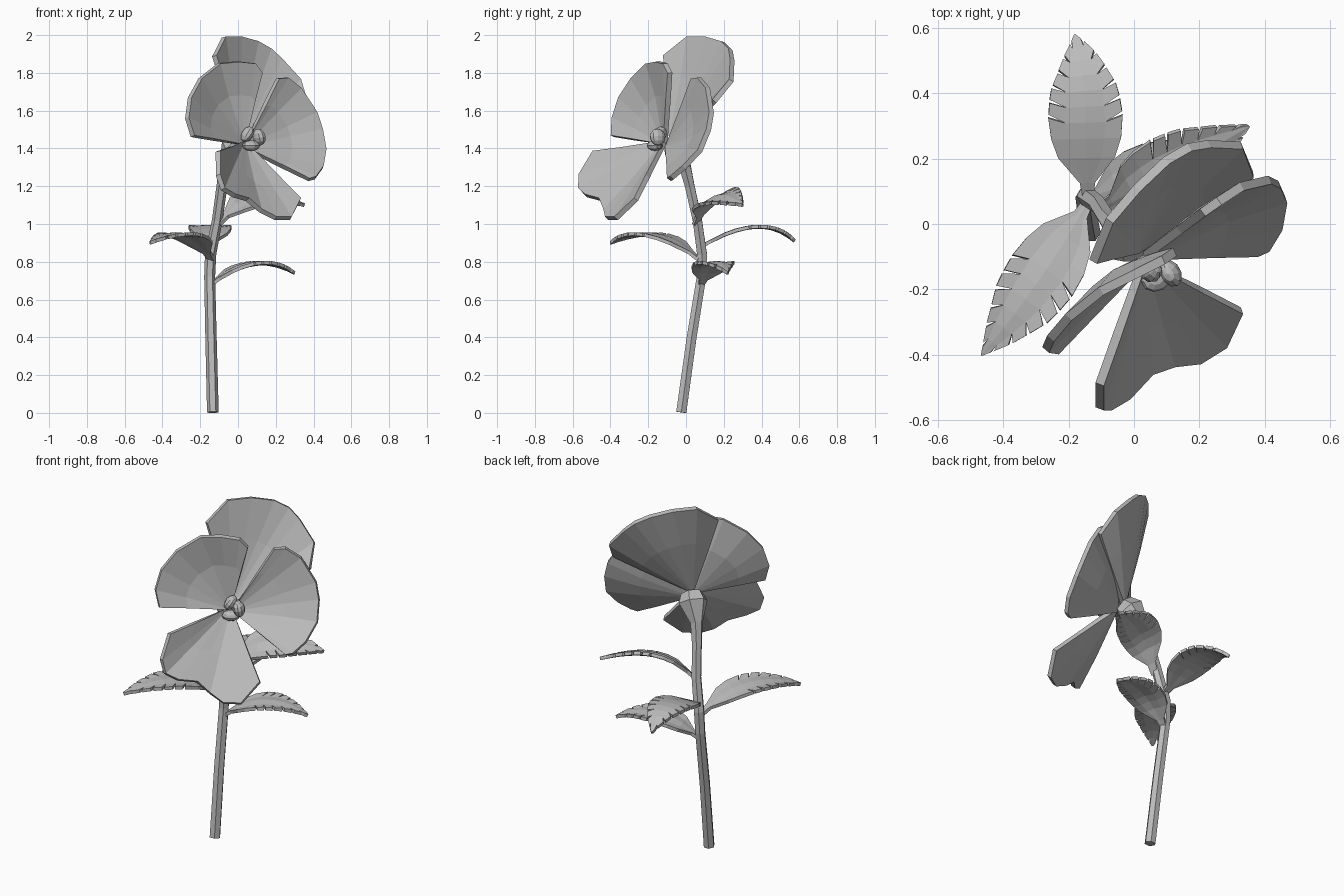
import bpy, bmesh, math
from mathutils import Vector

cube = bpy.data.objects.get("Cube")
if cube:
    bpy.data.objects.remove(cube, do_unlink=True)

grey = bpy.data.materials.new("plain grey")
grey.use_nodes = True
grey.diffuse_color = (0.5, 0.5, 0.5, 1)
grey.node_tree.nodes["Principled BSDF"].inputs["Base Color"].default_value = (0.5, 0.5, 0.5, 1)


def finish(name, bm, thickness=0):
    """Turn a bmesh into a named object, thickened when asked."""
    mesh = bpy.data.meshes.new(name)
    bmesh.ops.remove_doubles(bm, verts=bm.verts, dist=0.0005)
    bmesh.ops.recalc_face_normals(bm, faces=bm.faces)
    bm.to_mesh(mesh)
    bm.free()
    mesh.materials.append(grey)
    obj = bpy.data.objects.new(name, mesh)
    bpy.context.collection.objects.link(obj)
    if thickness:
        mod = obj.modifiers.new("thickness", "SOLIDIFY")
        mod.thickness, mod.offset = thickness, 0
    return obj


def tube(name, path, sides=6):
    """Flat-sided tube through (point, radius) stations."""
    bm = bmesh.new()
    pts = [Vector(p) for p, r in path]
    rings = []
    for i, (p, r) in enumerate(path):
        along = pts[min(i + 1, len(pts) - 1)] - pts[max(i - 1, 0)]
        u = along.cross(Vector((0, 1, 0))).normalized()
        v = along.cross(u).normalized()
        angles = [math.tau * k / sides for k in range(sides)]
        rings.append([bm.verts.new(pts[i] + r * (math.cos(a) * u + math.sin(a) * v)) for a in angles])
    for a, b in zip(rings, rings[1:]):
        for k in range(sides):
            n = (k + 1) % sides
            bm.faces.new((a[k], a[n], b[n], b[k]))
    bm.faces.new(rings[0])
    bm.faces.new(rings[-1])
    return finish(name, bm)


# Stem, flaring into the calyx behind the flower
tube("stem", [((-0.133, -0.025, 0.003), 0.031), ((-0.143, 0.03, 0.4), 0.03),
              ((-0.15, 0.082, 0.72), 0.029), ((-0.145, 0.085, 0.84), 0.03),
              ((-0.11, 0.06, 1.02), 0.028), ((-0.085, 0.02, 1.2), 0.029),
              ((-0.065, -0.005, 1.305), 0.035), ((-0.015, -0.045, 1.4), 0.08),
              ((0.01, -0.07, 1.435), 0.06)])

# Petals: a rim fanned out from the flower centre, cupped towards the back
BACK = Vector((-0.45, 0.85, -0.1)).normalized()


def petal(name, base, rim, cup):
    bm = bmesh.new()
    base = Vector(base)
    rim = [Vector(p) for p in rim]
    root = bm.verts.new(base)
    rows = []
    for f, bulge in ((0.6, 1), (1, 0)):
        row = []
        for i, p in enumerate(rim):
            side = math.sin(math.pi * i / (len(rim) - 1))
            row.append(bm.verts.new(base.lerp(p, f) + BACK * cup * bulge * side))
        rows.append(row)
    for i in range(len(rim) - 1):
        bm.faces.new((root, rows[0][i], rows[0][i + 1]))
        for a, b in zip(rows, rows[1:]):
            bm.faces.new((a[i], b[i], b[i + 1], a[i + 1]))
    finish(name, bm, 0.028)


petal("upper_right_petal", (0.03, -0.11, 1.42),
      [(-0.24, -0.39, 1.465), (-0.27, -0.385, 1.56), (-0.255, -0.35, 1.67),
       (-0.2, -0.285, 1.77), (-0.1, -0.205, 1.85), (0.0, -0.155, 1.86),
       (0.09, -0.11, 1.85), (0.125, -0.085, 1.8)], 0.018)
petal("upper_left_petal", (0.03, -0.1, 1.405),
      [(0.21, 0.035, 1.77), (0.26, 0.07, 1.775), (0.33, 0.115, 1.72),
       (0.415, 0.135, 1.59), (0.445, 0.12, 1.5), (0.465, 0.075, 1.39),
       (0.45, -0.01, 1.3), (0.41, -0.075, 1.245), (0.375, -0.09, 1.235)], 0.015)
petal("back_petal", (0.01, -0.08, 1.44),
      [(-0.125, -0.115, 1.89), (-0.075, 0.01, 1.99), (0.01, 0.11, 1.99),
       (0.1, 0.195, 1.965), (0.17, 0.235, 1.925), (0.23, 0.245, 1.87),
       (0.33, 0.24, 1.76), (0.365, 0.15, 1.65)], 0.01)
petal("lower_petal", (0.03, -0.11, 1.435),
      [(-0.105, -0.49, 1.385), (-0.105, -0.565, 1.26), (-0.08, -0.565, 1.185),
       (-0.02, -0.53, 1.15), (0.05, -0.455, 1.13), (0.12, -0.43, 1.07),
       (0.2, -0.42, 1.03), (0.28, -0.37, 1.03), (0.33, -0.265, 1.13)], 0.01)

# Small lobes at the flower centre
for name, loc, size, turn in (("right_lobe", (0.05, -0.14, 1.475), (0.03, 0.04, 0.045), 0.6),
                              ("left_lobe", (0.112, -0.15, 1.46), (0.032, 0.045, 0.045), -0.2),
                              ("lower_lobe", (0.07, -0.165, 1.415), (0.05, 0.04, 0.028), 0)):
    bpy.ops.mesh.primitive_uv_sphere_add(segments=10, ring_count=6, radius=1, location=loc)
    lobe = bpy.context.object
    lobe.name, lobe.scale, lobe.rotation_euler = name, size, (0, turn, 0.5)
    lobe.data.materials.append(grey)

# Leaves: a narrow stalk, then a folded blade with forward-pointing teeth
OUTLINE = [(0, 0.14), (0.1, 0.2), (0.25, 0.74), (0.42, 1), (0.65, 0.88), (0.85, 0.45), (1, 0.03)]


def leaf(name, ctrl, width, fold, roll=0, teeth=7):
    bm = bmesh.new()
    c = [Vector(p) for p in ctrl]

    def spine(t):
        s = 1 - t
        return c[0] * s**3 + c[1] * 3 * s * s * t + c[2] * 3 * s * t * t + c[3] * t**3

    def half(t):
        for (t0, w0), (t1, w1) in zip(OUTLINE, OUTLINE[1:]):
            if t <= t1:
                return width * (w0 + (w1 - w0) * (t - t0) / (t1 - t0))

    def point(t, side, reach):
        t = min(t, 1)
        along = spine(min(t + 0.01, 1)) - spine(t - 0.01)
        out = along.cross(Vector((0, 0, 1))).normalized()
        h = half(t) * reach
        return bm.verts.new(spine(t) + out * side * h + Vector((0, 0, (fold + roll * side) * h)))

    start = 0.36
    steps = [0, 0.1, 0.25] + [start + (1 - start) * k / teeth for k in range(teeth + 1)]
    inner = 0.52
    for side in (-1, 1):
        for i, (a, b) in enumerate(zip(steps, steps[1:])):
            bm.faces.new((point(a, 0, 1), point(b, 0, 1), point(b, side, inner), point(a, side, inner)))
            lead = (b - a) * 0.6 if i > 3 else 0
            tip = (b - a) * 0.38 if i > 2 else 0
            bm.faces.new((point(a, side, inner), point(b, side, inner),
                          point(b + tip, side, 1), point(a + lead, side, 1)))
    finish(name, bm, 0.018)


leaf("back_leaf", [(-0.14, 0.08, 0.88), (-0.15, 0.24, 0.97), (-0.14, 0.44, 1.04), (-0.18, 0.575, 0.91)], 0.118, 0.05)
leaf("right_leaf", [(-0.14, 0.07, 0.81), (-0.22, -0.08, 0.95), (-0.34, -0.25, 0.97), (-0.465, -0.4, 0.9)], 0.115, 0.08)
leaf("upper_leaf", [(-0.1, 0.05, 1.0), (0.02, 0.12, 1.16), (0.18, 0.2, 1.15), (0.35, 0.3, 1.1)], 0.11, 0.15, -0.4)
leaf("left_leaf", [(-0.14, 0.08, 0.68), (-0.04, 0.12, 0.77), (0.15, 0.165, 0.83), (0.3, 0.22, 0.74)], 0.11, 0.12)
